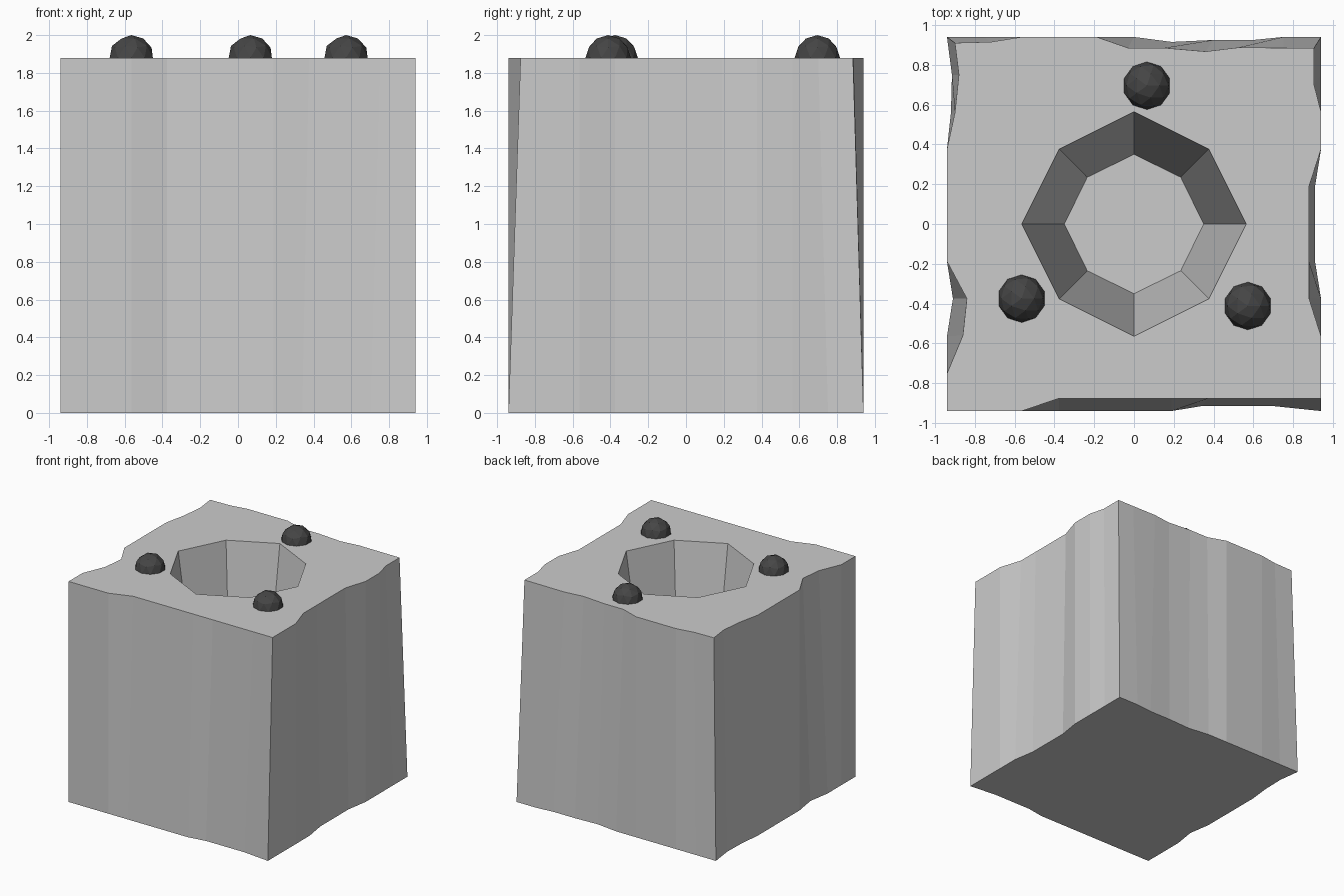
import bpy, bmesh
from mathutils import Vector

if "Cube" in bpy.data.objects:
    bpy.data.objects.remove(bpy.data.objects["Cube"])

S, H, DEPTH = 0.94, 1.88, 1.5   # half width, height, hole depth
N = 10                          # segments per side


def outline(moved):
    """Square ring, counter-clockwise from front left, with chipped points moved."""
    corners = [Vector(c) * S for c in ((-1, -1), (1, -1), (1, 1), (-1, 1))]
    pts = [corners[s].lerp(corners[(s + 1) % 4], i / N) for s in range(4) for i in range(N)]
    for i, p in moved.items():
        pts[i] = Vector(p)
    return pts


def octagon(r, d):
    return [Vector(p) for p in ((r, 0), (d, d), (0, r), (-d, d),
                                (-r, 0), (-d, -d), (0, -r), (d, -d))]


def ring(bm, pts, z):
    return [bm.verts.new((p.x, p.y, z)) for p in pts]


def bridge(bm, a, b):
    n = len(a)
    for i in range(n):
        j = (i + 1) % n
        bm.faces.new((a[i], a[j], b[j], b[i]))


# Chipped points of the two outlines
top_moved = {i: (-S + 0.188 * i, -0.876) for i in range(3, 11)}
top_moved.update({13: (0.88, -0.375), 14: (0.88, -0.19), 15: (0.88, 0), 16: (0.88, 0.19),
                  19: (0.905, 0.70), 20: (0.905, 0.884), 21: (0.75, 0.885), 22: (0.525, 0.887),
                  23: (0.36, 0.867), 24: (0.15, 0.885), 25: (-0.03, 0.885), 29: (-0.72, 0.915),
                  30: (-0.90, 0.91), 31: (-0.88, 0.75), 32: (-0.90, 0.56),
                  37: (-0.84, -0.375), 38: (-0.86, -0.56)})
bottom_moved = {7: (0.34, -0.915), 8: (0.56, -0.915), 9: (0.70, -0.915),
                14: (0.91, -0.19), 15: (0.91, 0), 16: (0.91, 0.19),
                22: (0.60, 0.925), 23: (0.40, 0.925), 24: (0.19, 0.915),
                31: (-0.915, 0.75), 32: (-0.92, 0.56), 37: (-0.91, -0.375)}

# Block with walls, base and tapered eight-sided hole
bm = bmesh.new()
low = ring(bm, outline(bottom_moved), 0)
high = ring(bm, outline(top_moved), H)
rim = ring(bm, octagon(0.564, 0.376), H)
floor = ring(bm, octagon(0.35, 0.235), H - DEPTH)
bridge(bm, low, high)
bridge(bm, rim, floor)
bm.faces.new(low[::-1])
bm.faces.new(floor)
# Top face around the hole
edges = [bm.edges.get((r[i], r[i - 1])) for r in (high, rim) for i in range(len(r))]
bmesh.ops.triangle_fill(bm, use_beauty=True, use_dissolve=False, edges=edges, normal=(0, 0, 1))
bmesh.ops.recalc_face_normals(bm, faces=bm.faces)
mesh = bpy.data.meshes.new("block")
bm.to_mesh(mesh)
bm.free()
bpy.context.collection.objects.link(bpy.data.objects.new("block", mesh))

# Dark studs half sunk into the top
dark = bpy.data.materials.new("dark_grey")
dark.diffuse_color = (0.06, 0.06, 0.06, 1)
dark.use_nodes = True
dark.node_tree.nodes["Principled BSDF"].inputs["Base Color"].default_value = dark.diffuse_color
for name, x, y in (("back_stud", 0.065, 0.695), ("left_stud", -0.565, -0.375),
                   ("right_stud", 0.572, -0.412)):
    bpy.ops.mesh.primitive_ico_sphere_add(subdivisions=2, radius=0.12, location=(x, y, H))
    stud = bpy.context.object
    stud.name = name
    stud.data.materials.append(dark)
